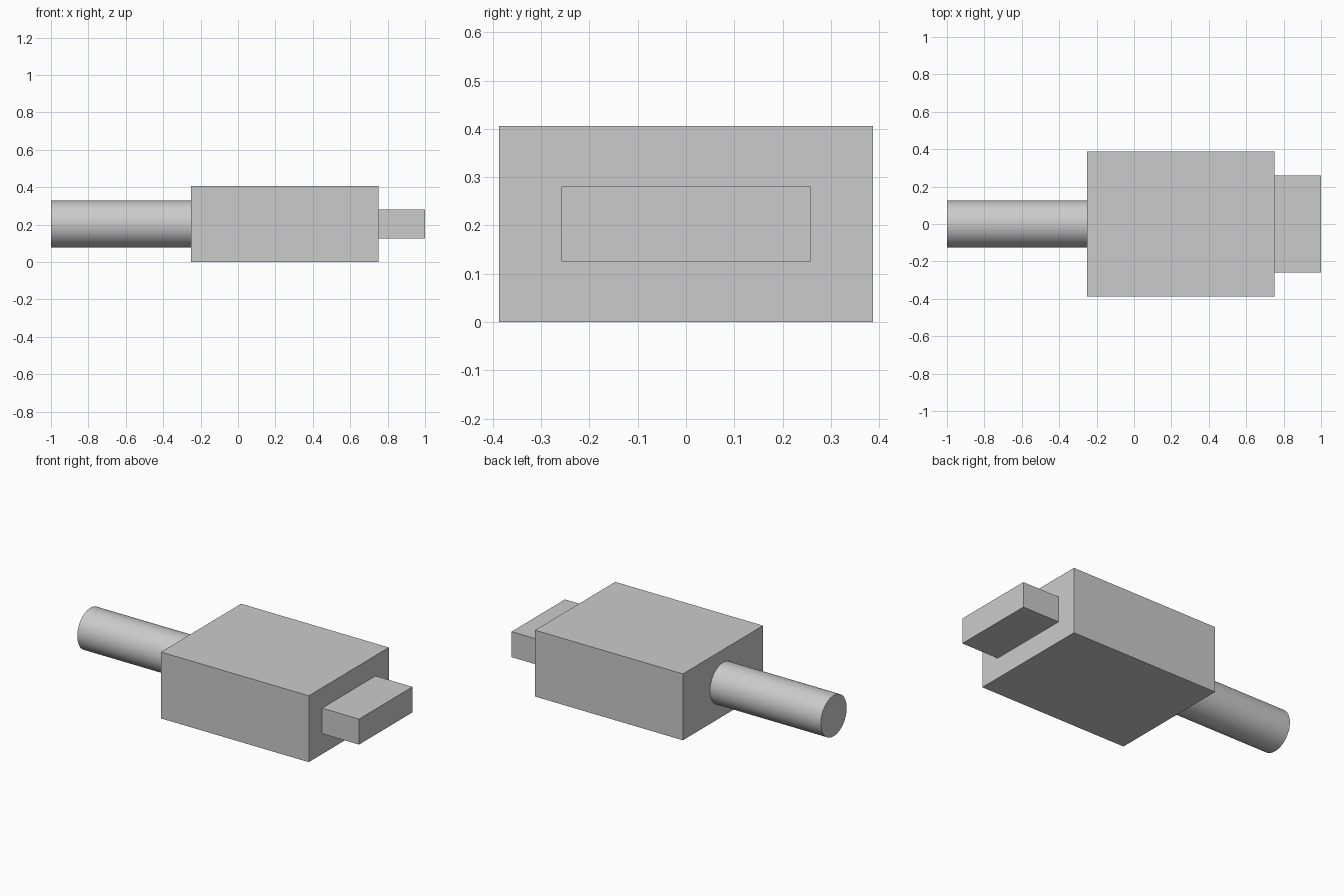
import bpy
from math import pi, radians

if "Cube" in bpy.data.objects:
    bpy.data.objects.remove(bpy.data.objects["Cube"], do_unlink=True)

MID_Z = 0.203

# Single grey finish
grey = bpy.data.materials.new("light_grey")
grey.use_nodes = True
grey.diffuse_color = (0.6, 0.6, 0.6, 1)
grey.node_tree.nodes["Principled BSDF"].inputs["Base Color"].default_value = (0.6, 0.6, 0.6, 1)


def finish(name):
    obj = bpy.context.object
    obj.name = name
    obj.data.materials.append(grey)
    return obj


def box(name, x0, x1, width, height):
    bpy.ops.mesh.primitive_cube_add(size=1, location=((x0 + x1) / 2, 0, MID_Z))
    obj = finish(name)
    obj.scale = (x1 - x0, width, height)
    bpy.ops.object.transform_apply(location=False, rotation=False, scale=True)
    return obj


# Block body and flat plug tongue
box("body", -0.25, 0.75, 0.774, 2 * MID_Z)
box("plug_tongue", 0.75, 1.0, 0.516, 0.156)

# Round cable stub
bpy.ops.mesh.primitive_cylinder_add(vertices=64, radius=0.125, depth=0.75,
                                    location=(-0.625, 0, MID_Z), rotation=(0, pi / 2, 0))
finish("cable")
bpy.ops.object.shade_smooth_by_angle(angle=radians(30))
